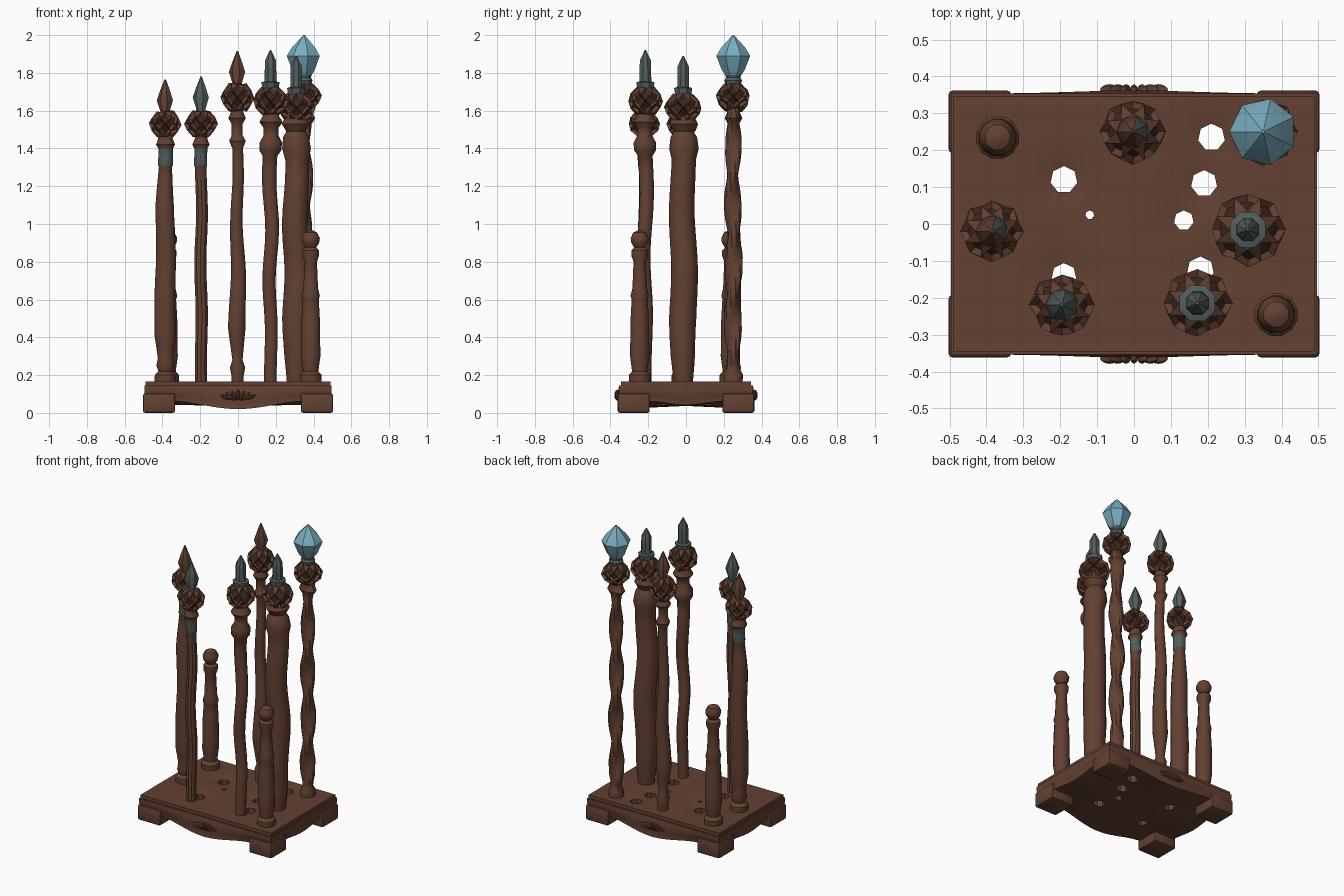
import bpy, bmesh, math, random
from mathutils import Matrix, Vector

random.seed(4)
if "Cube" in bpy.data.objects:
    bpy.data.objects.remove(bpy.data.objects["Cube"])


def material(name, rgb):
    m = bpy.data.materials.new(name)
    m.use_nodes = True
    m.diffuse_color = (*rgb, 1)
    m.node_tree.nodes["Principled BSDF"].inputs["Base Color"].default_value = (*rgb, 1)
    return m


WOOD = material("brown wood", (0.125, 0.053, 0.032))
DARK = material("dark recess", (0.045, 0.02, 0.013))
STEEL = material("grey green steel", (0.085, 0.115, 0.108))
GEM = material("pale blue crystal", (0.19, 0.42, 0.52))
made = []


def finish(name, bm, mats=(WOOD,), rule=None):
    bmesh.ops.recalc_face_normals(bm, faces=bm.faces)
    if rule:
        for f in bm.faces:
            f.material_index = int(rule(f.calc_center_median(), f.normal))
    me = bpy.data.meshes.new(name)
    bm.to_mesh(me)
    bm.free()
    for m in mats:
        me.materials.append(m)
    ob = bpy.data.objects.new(name, me)
    bpy.context.collection.objects.link(ob)
    made.append(ob)
    return ob


def resample(profile, step):
    out = [profile[0]]
    for (r0, z0), (r1, z1) in zip(profile, profile[1:]):
        n = max(1, math.ceil((z1 - z0) / step))
        out += [(r0 + (r1 - r0) * i / n, z0 + (z1 - z0) * i / n) for i in range(1, n + 1)]
    return out


def lathe(name, at, profile, sides=14, mats=(WOOD,), rule=None, wobble=0.0, twist=0.0, step=0.07):
    """Turned part, with optional slight bends and a spiral section."""
    bm = bmesh.new()
    z_low, z_high = profile[0][1], profile[-1][1]
    rings = []
    for r, z in resample(profile, step):
        fade = math.sin(math.pi * (z - z_low) / (z_high - z_low))
        cx = at[0] + wobble * fade * math.sin(11 * z + at[0] * 20)
        cy = at[1] + wobble * fade * math.cos(9 * z + at[1] * 20)
        ring = []
        for i in range(sides):
            a = math.tau * (i + 0.5) / sides
            rr = r * (1 + twist * min(1, 3 * fade) * math.cos(2 * a - 20 * z))
            ring.append(bm.verts.new((cx + rr * math.cos(a), cy + rr * math.sin(a), z)))
        rings.append(ring)
    for a, b in zip(rings, rings[1:]):
        for i in range(sides):
            j = (i + 1) % sides
            bm.faces.new((a[i], a[j], b[j], b[i]))
    bm.faces.new(rings[0])
    bm.faces.new(rings[-1])
    return finish(name, bm, mats, rule)


def carved_bulb(name, at, z, radius, half=0.072, n=8):
    """Round knob with a lattice of sunken diamonds."""
    bm = bmesh.new()
    rings = []
    for k in range(5):
        t = k / 2 - 1
        r = radius * math.sqrt(1 - 0.72 * t * t)
        ring = []
        for i in range(n):
            a = math.tau * (i + k / 2) / n
            q = r * random.uniform(0.95, 1.05)
            ring.append(bm.verts.new((at[0] + q * math.cos(a), at[1] + q * math.sin(a),
                                      z + half * t + random.uniform(-0.006, 0.006))))
        rings.append(ring)
    diamonds = []
    for k in range(3):
        for i in range(n):
            diamonds.append(bm.faces.new((rings[k][i], rings[k + 1][i],
                                          rings[k + 2][i - 1], rings[k + 1][i - 1])))
    for i in range(n):
        bm.faces.new((rings[0][i], rings[0][(i + 1) % n], rings[1][i]))
        bm.faces.new((rings[4][i - 1], rings[4][i], rings[3][i]))
    bm.faces.new(rings[0])
    bm.faces.new(rings[4])
    bmesh.ops.recalc_face_normals(bm, faces=bm.faces)
    bmesh.ops.inset_individual(bm, faces=diamonds, thickness=0.013, depth=-0.016)
    for f in diamonds:
        f.material_index = 1
    return finish(name, bm, (WOOD, DARK))


def leaf_tip(name, at, z, mats, rule=None):
    profile = [(0.028, z), (0.026, z + 0.02), (0.045, z + 0.08), (0.028, z + 0.13), (0.004, z + 0.19)]
    lathe(name, at, profile, 7, mats, rule)


def spike(name, at, z):
    profile = [(0.045, z), (0.052, z + 0.045), (0.034, z + 0.05), (0.032, z + 0.16), (0.004, z + 0.215)]
    lathe(name, at, profile, 8, (STEEL,))


# --- Stand: carved body, top board, feet, relief ornaments ---
HOLES = [(-0.19, 0.12, 0.037), (0.21, 0.235, 0.037), (0.19, 0.11, 0.036), (0.135, 0.01, 0.027),
         (-0.12, 0.025, 0.012), (0.18, -0.125, 0.037), (-0.19, -0.14, 0.034)]


def grid_box(cuts):
    bm = bmesh.new()
    bmesh.ops.create_cube(bm, size=2)
    bmesh.ops.subdivide_edges(bm, edges=bm.edges, cuts=cuts, use_grid_fill=True)
    return bm


def bump(t, width):
    return 0.5 + 0.5 * math.cos(math.pi * t / width) if abs(t) < width else 0


bm = grid_box(17)
for v in bm.verts:
    u, s, w = v.co
    flare = 0.5 + 0.5 * math.cos(math.pi * min(1, (w + 1) / 1.5))
    grow = 0.012 * (1 - flare)
    low = 0.062 - 0.042 * bump(u, 0.75) * (0.6 + 0.4 * abs(s)) - 0.02 * bump(s, 0.6) * (1 - bump(u, 0.75))
    belly = 0.022 * bump(u, 0.8) * (0.5 - 0.5 * w)
    v.co = (u * (0.484 + grow), s * (0.342 + grow + belly), low + (0.145 - low) * (w + 1) / 2)
body = finish("stand_body", bm)

bm = grid_box(23)
for v in bm.verts:
    u, s, w = v.co
    x, y = u * 0.49, s * 0.345
    z = 0.14
    if w > 0:
        dip = sum(h[2] * math.exp(-((x - h[0]) ** 2 + (y - h[1]) ** 2) / 0.004) for h in HOLES)
        edge = (1 - u ** 8) * (1 - s ** 8)
        z = 0.167 - min(0.022, 0.45 * dip) * edge
    v.co = (x, y, z if w in (-1, 1) else 0.14 + (z - 0.14) * (w + 1) / 2)
board = finish("top_board", bm)

bm = bmesh.new()
for x, y, r in HOLES:
    bmesh.ops.create_cone(bm, cap_ends=True, segments=7, radius1=r, radius2=r, depth=0.6,
                          matrix=Matrix.Translation((x, y, 0.1)))
cutter = finish("hole_cutter", bm)
cutter.hide_render = True
for ob in (body, board):
    mod = ob.modifiers.new("holes", "BOOLEAN")
    mod.operation, mod.object, mod.solver = "DIFFERENCE", cutter, "EXACT"
    bpy.context.view_layer.objects.active = ob
    bpy.ops.object.modifier_apply(modifier=mod.name)
made.remove(cutter)
bpy.data.objects.remove(cutter)

for sx, side in ((1, "left"), (-1, "right")):
    for sy, end in ((1, "back"), (-1, "front")):
        bm = bmesh.new()
        bmesh.ops.create_cube(bm, size=1)
        for v in bm.verts:
            v.co = (sx * 0.418 + v.co.x * 0.17, sy * 0.277 + v.co.y * 0.17, 0.052 + v.co.z * 0.104)
        bmesh.ops.bevel(bm, geom=bm.edges[:], offset=0.012, segments=2, affect="EDGES", profile=0.5)
        finish(f"{end}_{side}_foot", bm)

for sy, end in ((-1, "front"), (1, "back")):
    bm = bmesh.new()
    for i in range(-3, 4):
        m = (Matrix.Translation((i * 0.022, sy * 0.363, 0.095 - abs(i) * 0.004))
             @ Matrix.Rotation(i * 0.4, 4, "Y") @ Matrix.Diagonal((0.01, 0.016, 0.028, 1)))
        bmesh.ops.create_uvsphere(bm, u_segments=8, v_segments=6, radius=1, matrix=m)
    finish(f"{end}_leaf_ornament", bm)

# --- Short corner posts ---
POST = [(0.058, 0.15), (0.06, 0.2), (0.042, 0.22), (0.046, 0.25), (0.053, 0.3), (0.05, 0.5), (0.044, 0.6),
        (0.05, 0.62), (0.04, 0.66), (0.034, 0.8), (0.045, 0.83), (0.045, 0.86), (0.03, 0.875),
        (0.046, 0.9), (0.05, 0.925), (0.035, 0.955), (0.01, 0.967)]
lathe("front_left_post", (0.385, -0.245), POST, 12)
lathe("back_right_post", (-0.37, 0.235), POST, 12)


# --- Staffs: shaft, carved bulb and tip ---
def collar(c, n):
    return n.z < 0.5 and 1.315 < c.z < 1.395


def half_steel(c, n):
    return n.x > 0.3 and n.y > -0.6


A, B, C, D, E, F = (-0.385, -0.02), (-0.195, -0.22), (-0.003, 0.25), (0.172, -0.215), (0.308, -0.015), (0.35, 0.25)

lathe("swelling_staff", A, [(0.058, 0.15), (0.058, 0.2), (0.038, 0.22), (0.05, 0.25), (0.042, 0.29), (0.058, 0.4),
      (0.056, 0.7), (0.05, 1.1), (0.036, 1.3), (0.04, 1.31), (0.04, 1.4), (0.052, 1.42), (0.04, 1.45),
      (0.035, 1.58)], 12, (WOOD, STEEL), collar, wobble=0.004)
carved_bulb("swelling_staff_bulb", A, 1.53, 0.083, 0.065)
leaf_tip("swelling_staff_tip", A, 1.575, (WOOD, STEEL), half_steel)

lathe("slim_staff", B, [(0.033, 0.15), (0.034, 0.6), (0.032, 1.3), (0.036, 1.31), (0.036, 1.4), (0.048, 1.42),
      (0.035, 1.45), (0.035, 1.58)], 10, (WOOD, STEEL), collar, wobble=0.005)
carved_bulb("slim_staff_bulb", B, 1.53, 0.086, 0.065)
leaf_tip("slim_staff_tip", B, 1.59, (STEEL,))

lathe("back_staff", C, [(0.034, 0.15), (0.034, 0.2), (0.042, 0.24), (0.028, 0.28), (0.048, 0.45), (0.042, 0.7),
      (0.034, 1.0), (0.029, 1.4), (0.045, 1.44), (0.03, 1.47), (0.03, 1.53), (0.048, 1.56), (0.035, 1.59),
      (0.035, 1.72)], 12, wobble=0.006)
carved_bulb("back_staff_bulb", C, 1.67, 0.087)
leaf_tip("back_staff_tip", C, 1.725, (WOOD, STEEL), half_steel)

lathe("bent_staff", D, [(0.034, 0.15), (0.036, 0.7), (0.04, 1.36), (0.06, 1.39), (0.062, 1.43), (0.04, 1.47),
      (0.042, 1.51), (0.064, 1.54), (0.045, 1.57), (0.04, 1.7)], 12, wobble=0.009)
carved_bulb("bent_staff_bulb", D, 1.65, 0.092)
spike("bent_staff_spike", D, 1.705)

lathe("thick_staff", E, [(0.05, 0.15), (0.064, 0.3), (0.072, 0.5), (0.07, 0.9), (0.064, 1.34), (0.078, 1.4),
      (0.07, 1.46), (0.052, 1.49), (0.076, 1.53), (0.06, 1.56), (0.05, 1.68)], 14, wobble=0.008)
carved_bulb("thick_staff_bulb", E, 1.615, 0.1)
spike("thick_staff_spike", E, 1.675)

lathe("twisted_staff", F, [(0.05, 0.15), (0.05, 0.2), (0.036, 0.23), (0.04, 0.3), (0.039, 1.0), (0.035, 1.53),
      (0.05, 1.56), (0.038, 1.59), (0.038, 1.75)], 12, wobble=0.004, twist=0.24, step=0.03)
carved_bulb("twisted_staff_bulb", F, 1.675, 0.09, 0.065)
lathe("crystal_socket", F, [(0.04, 1.73), (0.046, 1.76), (0.038, 1.775), (0.048, 1.81)], 10, (STEEL,))
lathe("crystal", F, [(0.045, 1.79), (0.062, 1.815), (0.092, 1.89), (0.064, 1.935), (0.004, 2.0)], 7, (GEM,), step=1)

# Smooth the turned wood while keeping facets and steps crisp
bpy.ops.object.select_all(action="DESELECT")
for ob in made:
    ob.select_set(True)
bpy.context.view_layer.objects.active = made[0]
bpy.ops.object.shade_smooth_by_angle(angle=math.radians(35))
